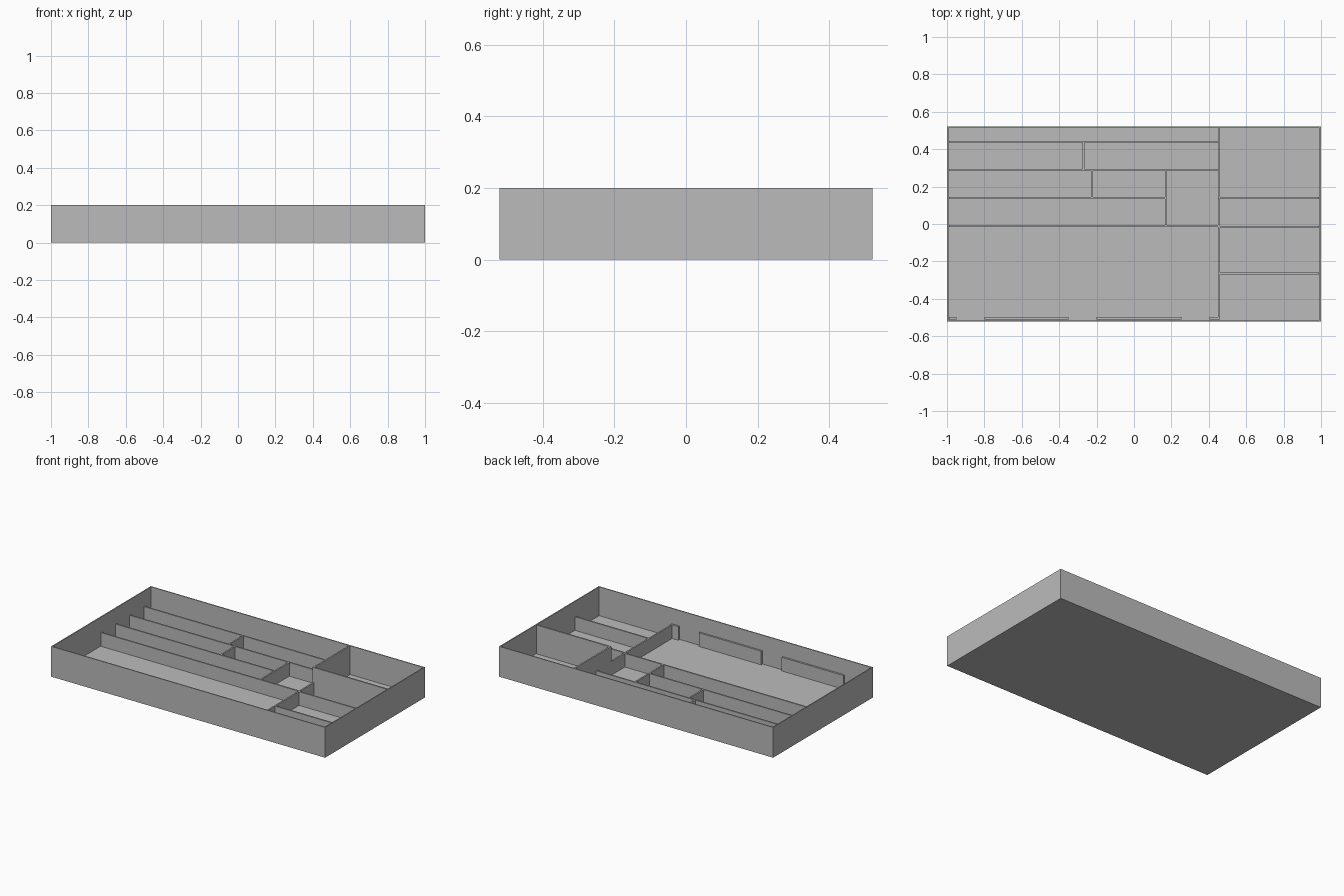
import bpy

old = bpy.data.objects.get("Cube")
if old:
    bpy.data.objects.remove(old, do_unlink=True)

grey = bpy.data.materials.new("plain grey")
grey.use_nodes = True
colour = (0.5, 0.5, 0.5, 1)
grey.diffuse_color = colour
grey.node_tree.nodes["Principled BSDF"].inputs["Base Color"].default_value = colour

T = 0.01                 # sheet thickness
X, Y = 1.0, 0.52         # outer half sizes
RIM, LOW = 0.2, 0.1      # full and low wall heights
SPLIT = 0.455            # wall between wide and narrow columns


def box(name, x0, x1, y0, y1, z0, z1):
    bpy.ops.mesh.primitive_cube_add(size=1)
    ob = bpy.context.object
    ob.name = name
    for v in ob.data.vertices:
        v.co = (x1 if v.co.x > 0 else x0,
                y1 if v.co.y > 0 else y0,
                z1 if v.co.z > 0 else z0)
    ob.data.materials.append(grey)
    return ob


def along_x(name, y, x0, x1, top=LOW):
    box(name, x0, x1, y - T / 2, y + T / 2, T, top)


def along_y(name, x, y0, y1, top=LOW):
    box(name, x - T / 2, x + T / 2, y0, y1, T, top)


# Outer tray: open box whose walls are inset and pushed down from the top
tray = box("tray", -X, X, -Y, Y, 0, RIM)
import bmesh
bm = bmesh.new()
bm.from_mesh(tray.data)
top = max(bm.faces, key=lambda f: f.calc_center_median().z)
bmesh.ops.inset_individual(bm, faces=[top], thickness=T)
inner = bmesh.ops.extrude_face_region(bm, geom=[top])
bmesh.ops.delete(bm, geom=[top], context='FACES_ONLY')
for v in inner["geom"]:
    if isinstance(v, bmesh.types.BMVert):
        v.co.z = T
bmesh.ops.recalc_face_normals(bm, faces=bm.faces)
bm.to_mesh(tray.data)
bm.free()

IX, IY = X - T, Y - T    # inner half sizes

# Wall between the two columns, tall at the back
along_y("column_wall_low", SPLIT, -IY, 0.135)
along_y("column_wall_tall", SPLIT, 0.135, IY, RIM)

# Long dividers of the wide column
left_of_split = SPLIT - T / 2
for y, end in ((0.44, left_of_split), (0.29, left_of_split),
               (0.14, 0.165), (-0.01, left_of_split)):
    along_x("long_divider", y, -IX, end)

# Short cross dividers
for x, y0, y1 in ((-0.27, 0.295, 0.435), (-0.225, 0.145, 0.285),
                  (0.17, -0.005, 0.285)):
    along_y("cross_divider", x, y0, y1)

# Dividers of the narrow column
for y, height in ((0.14, RIM), (-0.015, LOW), (-0.264, LOW)):
    along_x("side_divider", y, SPLIT + T / 2, IX, height)

# Backing plates against the front wall, with gaps between them
for x0, x1 in ((-IX, -0.95), (-0.8, -0.35), (-0.2, 0.255), (0.405, left_of_split)):
    box("front_plate", x0, x1, -IY, -0.498, T, LOW)
